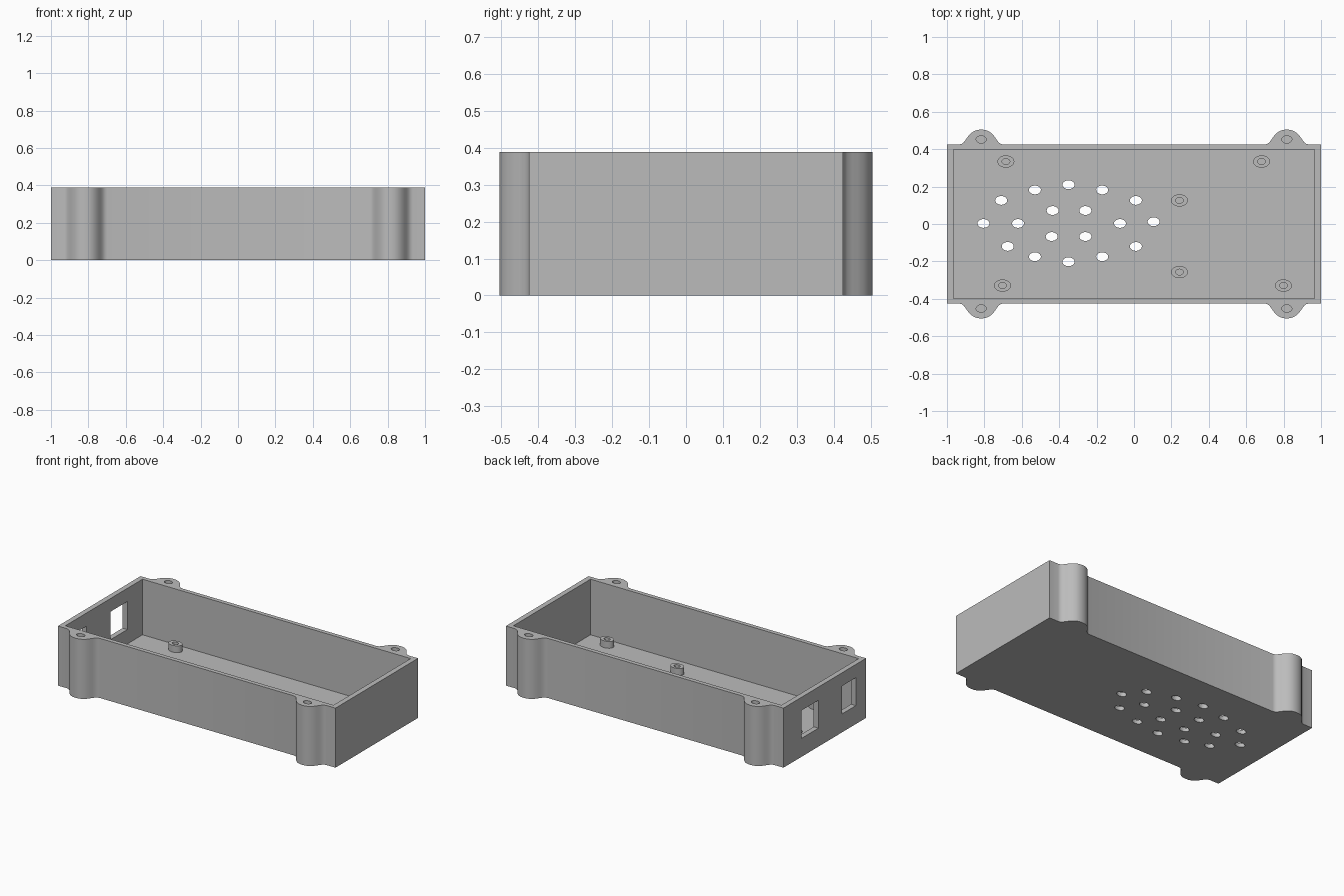
import bpy, bmesh, math

cube = bpy.data.objects.get("Cube")
if cube:
    bpy.data.objects.remove(cube, do_unlink=True)

grey = bpy.data.materials.new("plain grey")
grey.use_nodes = True
grey.diffuse_color = (0.5, 0.5, 0.5, 1)
grey.node_tree.nodes["Principled BSDF"].inputs["Base Color"].default_value = (0.5, 0.5, 0.5, 1)

HEIGHT, FLOOR = 0.388, 0.026
HALF_X, HALF_Y = 1.0, 0.425
INNER_X, INNER_Y = 0.966, 0.397
SQUASH = 0.73  # round details are narrower in y
EAR_X, EAR_HOLE_Y = 0.817, 0.452


def finish(bm, name):
    bmesh.ops.recalc_face_normals(bm, faces=bm.faces)
    mesh = bpy.data.meshes.new(name)
    bm.to_mesh(mesh)
    bm.free()
    mesh.materials.append(grey)
    obj = bpy.data.objects.new(name, mesh)
    bpy.context.collection.objects.link(obj)
    return obj


def add_prism(bm, points, z0, z1):
    """Closed prism over an outline."""
    face = bm.faces.new([bm.verts.new((x, y, z0)) for x, y in points])
    top = bmesh.ops.extrude_face_region(bm, geom=[face])["geom"]
    bmesh.ops.translate(bm, vec=(0, 0, z1 - z0),
                        verts=[v for v in top if isinstance(v, bmesh.types.BMVert)])


def oval(cx, cy, r, n=32):
    return [(cx + r * math.cos(2 * math.pi * i / n),
             cy + SQUASH * r * math.sin(2 * math.pi * i / n)) for i in range(n)]


def rect(x0, x1, y0, y1):
    return [(x0, y0), (x1, y0), (x1, y1), (x0, y1)]


def smooth(obj):
    bpy.ops.object.select_all(action="DESELECT")
    obj.select_set(True)
    bpy.context.view_layer.objects.active = obj
    bpy.ops.object.shade_smooth_by_angle(angle=math.radians(30))


# Case outline: rectangle with a flared screw ear near each corner
half_ear = [(0.118, 0.425), (0.105, 0.428), (0.093, 0.437), (0.083, 0.45), (0.073, 0.465),
            (0.06, 0.481), (0.042, 0.495), (0.022, 0.503)]
ear = [(-x, y) for x, y in half_ear] + [(0, 0.505)] + half_ear[::-1]
back = [(-HALF_X, HALF_Y)]
back += [(x + side * EAR_X, y) for side in (-1, 1) for x, y in ear]
back += [(HALF_X, HALF_Y)]
outline = back + [(-x, -y) for x, y in back]

bm = bmesh.new()
add_prism(bm, outline, 0, HEIGHT)
case = finish(bm, "case")

# Cavity cutter
bm = bmesh.new()
add_prism(bm, rect(-INNER_X, INNER_X, -INNER_Y, INNER_Y), FLOOR, HEIGHT + 0.1)
cutters = [finish(bm, "cavity_cutter")]

# Openings: floor vents, end wall ports and blind ear holes
vent_rows = {
    0.21: [-0.35], 0.182: [-0.53, -0.17], 0.126: [-0.71, 0.01], 0.072: [-0.435, -0.26],
    0.003: [-0.805, -0.62, -0.075], 0.012: [0.105], -0.067: [-0.44, -0.26],
    -0.12: [-0.675, 0.01], -0.175: [-0.53, -0.17], -0.202: [-0.35],
}
bm = bmesh.new()
for y, xs in vent_rows.items():
    for x in xs:
        add_prism(bm, oval(x, y, 0.032), -0.05, FLOOR + 0.05)
for y0, y1 in ((0.065, 0.24), (-0.32, -0.177)):
    add_prism(bm, rect(-1.05, -0.93, y0, y1), 0.12, 0.302)
for sx in (-1, 1):
    for sy in (-1, 1):
        add_prism(bm, oval(sx * EAR_X, sy * EAR_HOLE_Y, 0.027), 0.15, HEIGHT + 0.05)
cutters.append(finish(bm, "opening_cutter"))

bpy.context.view_layer.objects.active = case
for cutter in cutters:
    mod = case.modifiers.new(cutter.name, "BOOLEAN")
    mod.operation = "DIFFERENCE"
    mod.solver = "EXACT"
    mod.object = cutter
    bpy.ops.object.modifier_apply(modifier=mod.name)
for cutter in cutters:
    bpy.data.objects.remove(cutter, do_unlink=True)
smooth(case)

# Standoffs: short posts with a screw hole
standoffs = [(-0.685, 0.334), (0.682, 0.334), (0.243, 0.126),
             (0.243, -0.257), (-0.703, -0.329), (0.799, -0.329)]
for i, (x, y) in enumerate(standoffs):
    bm = bmesh.new()
    rings = []
    for r, z in ((0.045, FLOOR), (0.045, 0.07), (0.021, 0.07), (0.021, FLOOR + 0.002)):
        rings.append([bm.verts.new((px, py, z)) for px, py in oval(x, y, r)])
    for a, b in zip(rings, rings[1:]):
        for k in range(len(a)):
            n = (k + 1) % len(a)
            bm.faces.new((a[k], a[n], b[n], b[k]))
    bm.faces.new(rings[0])
    bm.faces.new(rings[-1])
    smooth(finish(bm, f"standoff_{i + 1}"))
